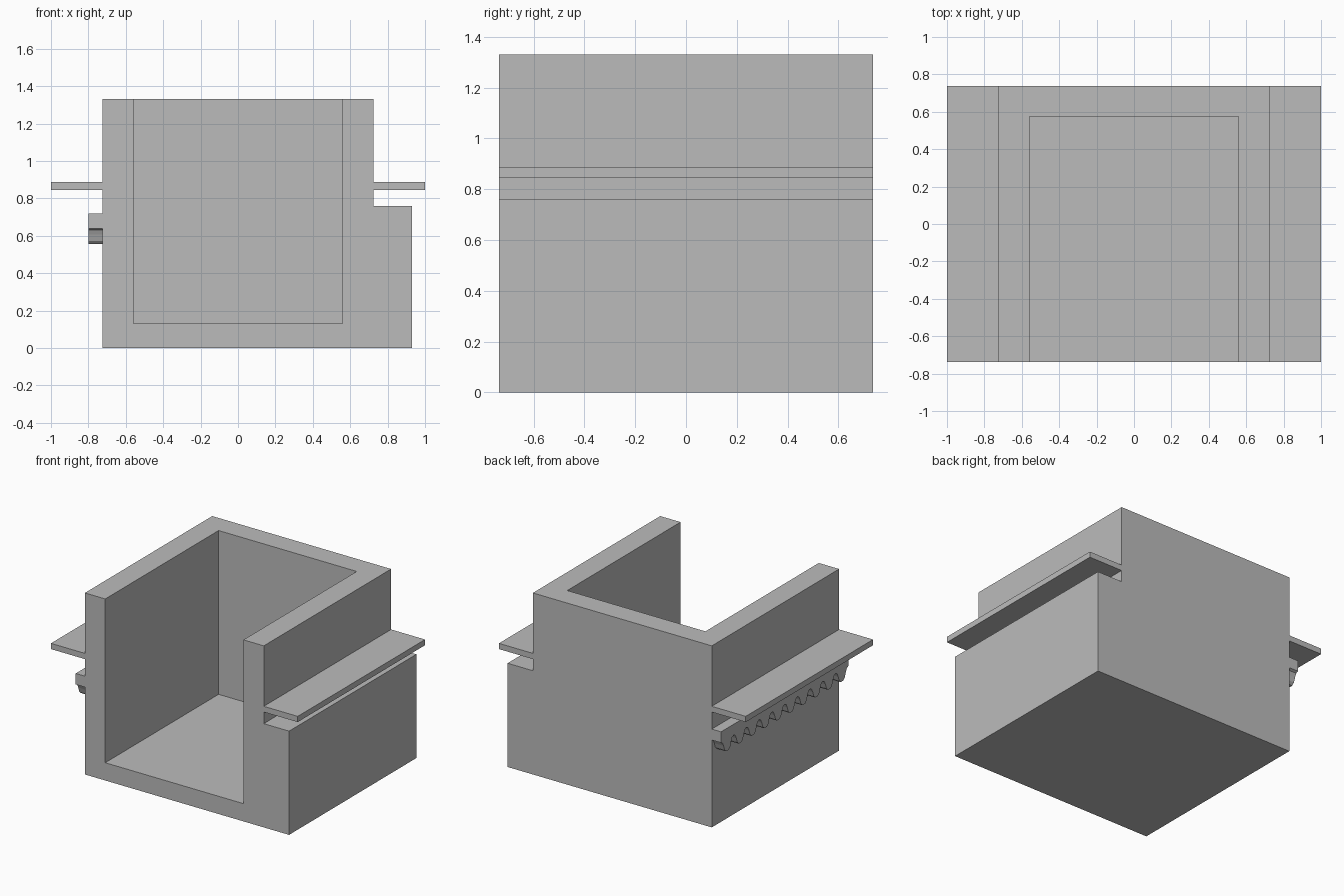
import bpy
import bmesh

cube = bpy.data.objects.get("Cube")
if cube:
    bpy.data.objects.remove(cube, do_unlink=True)

FRONT, BACK = -0.737, 0.737
BAR_X, WALL_X = -0.80, -0.725
ROOT_Z, TIP_Z = 0.64, 0.555
TEETH = 10

grey = bpy.data.materials.new("plain grey")
grey.use_nodes = True
grey.diffuse_color = (0.5, 0.5, 0.5, 1)
grey.node_tree.nodes["Principled BSDF"].inputs["Base Color"].default_value = (0.5, 0.5, 0.5, 1)


def add_prism(bm, points, offset):
    """Close a flat outline and extrude it by the offset."""
    face = bm.faces.new([bm.verts.new(p) for p in points])
    result = bmesh.ops.extrude_face_region(bm, geom=[face], use_keep_orig=True)
    moved = [g for g in result["geom"] if isinstance(g, bmesh.types.BMVert)]
    bmesh.ops.translate(bm, verts=moved, vec=offset)


def make_object(name, bm):
    bmesh.ops.recalc_face_normals(bm, faces=bm.faces)
    mesh = bpy.data.meshes.new(name)
    bm.to_mesh(mesh)
    bm.free()
    mesh.materials.append(grey)
    obj = bpy.data.objects.new(name, mesh)
    bpy.context.collection.objects.link(obj)
    return obj


# Housing: outer outline with side block, two flanges and the rack bar
outline = [
    (WALL_X, 0), (0.93, 0), (0.93, 0.76), (0.725, 0.76),
    (0.725, 0.845), (1, 0.845), (1, 0.887), (0.725, 0.887),
    (0.725, 1.33), (WALL_X, 1.33), (WALL_X, 0.887), (-1, 0.887),
    (-1, 0.845), (WALL_X, 0.845), (WALL_X, 0.72), (BAR_X, 0.72),
    (BAR_X, ROOT_Z), (WALL_X, ROOT_Z),
]
bm = bmesh.new()
add_prism(bm, [(x, FRONT, z) for x, z in outline], (0, BACK - FRONT, 0))
housing = make_object("housing", bm)

# Cavity, open at the front and the top
bm = bmesh.new()
opening = [(-0.56, 0.13), (0.56, 0.13), (0.56, 1.6), (-0.56, 1.6)]
add_prism(bm, [(x, -1, z) for x, z in opening], (0, 1.575, 0))
cutter = make_object("cavity_cutter", bm)
cutter.hide_render = True
cut = housing.modifiers.new("cavity", "BOOLEAN")
cut.operation = "DIFFERENCE"
cut.solver = "EXACT"
cut.object = cutter
bpy.context.view_layer.objects.active = housing
bpy.ops.object.modifier_apply(modifier=cut.name)
bpy.data.objects.remove(cutter, do_unlink=True)

# Rack teeth: rounded teeth hanging below the bar
half_tooth = [(0.0, 0), (0.12, 0.1), (0.2, 0.4), (0.28, 0.8), (0.4, 1)]
tooth = half_tooth + [(1 - t, d) for t, d in reversed(half_tooth)]
pitch = (BACK - FRONT) / TEETH
bm = bmesh.new()
for i in range(TEETH):
    start = FRONT + i * pitch
    points = [(BAR_X, start + t * pitch, ROOT_Z + d * (TIP_Z - ROOT_Z)) for t, d in tooth]
    add_prism(bm, points, (WALL_X - BAR_X, 0, 0))
make_object("rack_teeth", bm)
